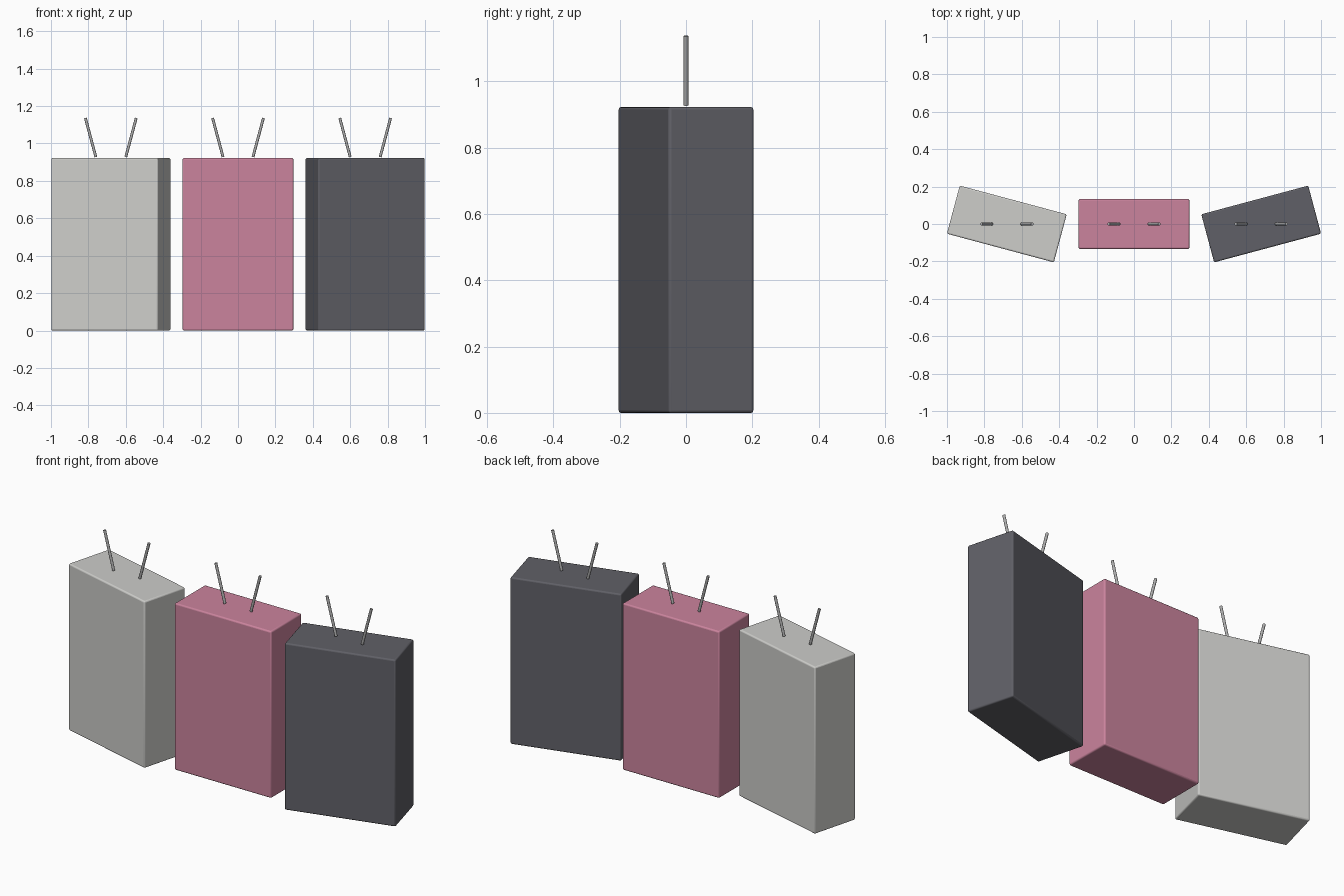
import bpy
from math import radians

cube = bpy.data.objects.get("Cube")
if cube:
    bpy.data.objects.remove(cube, do_unlink=True)


def material(name, r, g, b):
    m = bpy.data.materials.new(name)
    m.use_nodes = True
    m.diffuse_color = (r, g, b, 1)
    m.node_tree.nodes["Principled BSDF"].inputs["Base Color"].default_value = (r, g, b, 1)
    return m


LIGHT = material("light grey", 0.61, 0.61, 0.59)
PINK = material("pink", 0.60, 0.23, 0.34)
DARK = material("dark grey", 0.117, 0.117, 0.135)
METAL = material("metal grey", 0.42, 0.42, 0.42)

WIDTH, DEPTH, HEIGHT = 0.592, 0.266, 0.922
LEAN = radians(15)


def finish(obj, name, mat):
    obj.name = name
    obj.data.materials.append(mat)
    bpy.ops.object.shade_smooth_by_angle(angle=radians(40))


# Upright box with softly rounded edges
def body(name, x, turn, mat):
    bpy.ops.mesh.primitive_cube_add(size=1, location=(x, 0, HEIGHT / 2), rotation=(0, 0, turn))
    obj = bpy.context.object
    obj.scale = (WIDTH, DEPTH, HEIGHT)
    bpy.ops.object.transform_apply(location=False, rotation=False, scale=True)
    bevel = obj.modifiers.new("rounded edges", "BEVEL")
    bevel.width = 0.008
    bevel.segments = 3
    finish(obj, name, mat)


# Thin rod leaning outwards from the top of a box
def antenna(name, x, side):
    bpy.ops.mesh.primitive_cylinder_add(
        vertices=12, radius=0.0075, depth=0.216,
        location=(x + side * 0.108, 0, 1.032), rotation=(0, side * LEAN, 0))
    finish(bpy.context.object, name, METAL)


for place, x, turn, mat in (("right", -0.68, -LEAN, LIGHT),
                            ("middle", 0, 0, PINK),
                            ("left", 0.68, LEAN, DARK)):
    body(place + "_box", x, turn, mat)
    for side, label in ((-1, "right"), (1, "left")):
        antenna(place + "_box_" + label + "_antenna", x, side)
